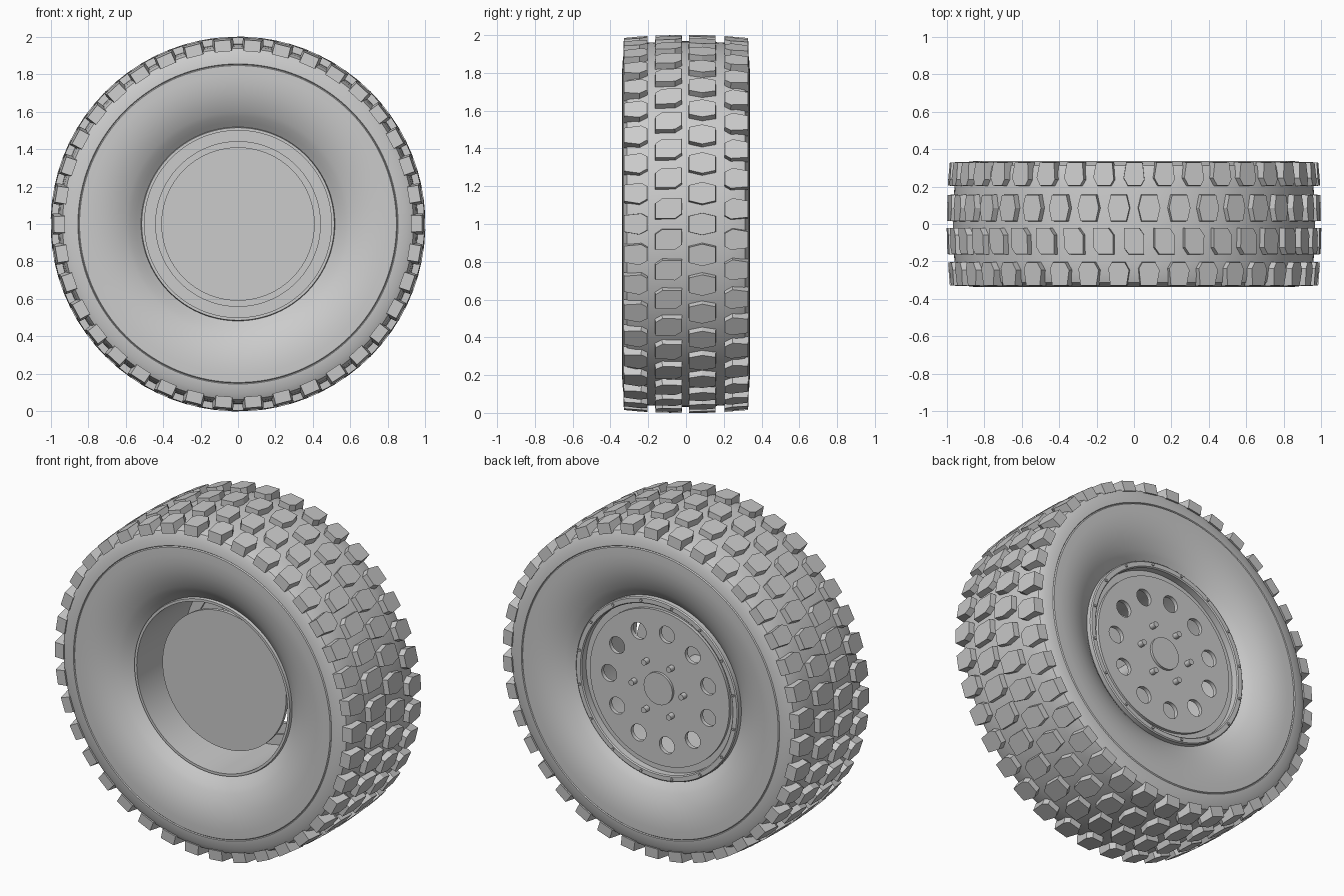
import bpy, bmesh
from math import sin, cos, pi, radians
from mathutils import Vector

cube = bpy.data.objects.get("Cube")
if cube:
    bpy.data.objects.remove(cube)

grey = bpy.data.materials.new("plain_grey")
grey.use_nodes = True
grey.diffuse_color = (0.6, 0.6, 0.6, 1)
grey.node_tree.nodes["Principled BSDF"].inputs["Base Color"].default_value = (0.6, 0.6, 0.6, 1)


def polar(r, y, a):
    """Point at radius r and angle a around the wheel axis."""
    return Vector((r * cos(a), y, 1 + r * sin(a)))


def finish(name, bm, smooth=None):
    bmesh.ops.recalc_face_normals(bm, faces=bm.faces)
    mesh = bpy.data.meshes.new(name)
    bm.to_mesh(mesh)
    bm.free()
    mesh.materials.append(grey)
    obj = bpy.data.objects.new(name, mesh)
    bpy.context.collection.objects.link(obj)
    if smooth:
        bpy.ops.object.select_all(action='DESELECT')
        obj.select_set(True)
        bpy.context.view_layer.objects.active = obj
        bpy.ops.object.shade_smooth_by_angle(angle=radians(smooth))
    return obj


def lathe(name, profile, closed=True, segments=128, smooth=25):
    """Spin a (radius, y) profile around the wheel axis."""
    bm = bmesh.new()
    rings = [[bm.verts.new(polar(r, y, 2 * pi * i / segments)) for r, y in profile]
             for i in range(segments)]
    last = len(profile) if closed else len(profile) - 1
    for i in range(segments):
        a, b = rings[i], rings[(i + 1) % segments]
        for j in range(last):
            k = (j + 1) % len(profile)
            bm.faces.new((a[j], a[k], b[k], b[j]))
    return finish(name, bm, smooth)


def add_prism(bm, bottom, top):
    """Close a solid between two matching outlines."""
    lo = [bm.verts.new(p) for p in bottom]
    hi = [bm.verts.new(p) for p in top]
    bm.faces.new(lo)
    bm.faces.new(hi)
    for i in range(len(lo)):
        j = (i + 1) % len(lo)
        bm.faces.new((lo[i], lo[j], hi[j], hi[i]))


def pegs(name, count, ring, radius, y0, y1, sides=16, phase=0.0):
    """Cylinders along the axis, spaced around a ring."""
    bm = bmesh.new()
    for n in range(count):
        c = polar(ring, 0, 2 * pi * n / count + phase)
        outline = [c + Vector((radius * cos(t), 0, radius * sin(t)))
                   for t in (2 * pi * s / sides for s in range(sides))]
        add_prism(bm, [p + Vector((0, y0, 0)) for p in outline],
                  [p + Vector((0, y1, 0)) for p in outline])
    return finish(name, bm, 30)


# Tyre carcass: crown, shoulder, crease, then dished sidewall, mirrored
half = [(0.968, 0.0), (0.966, 0.1), (0.96, 0.2), (0.952, 0.27), (0.938, 0.312),
        (0.905, 0.33), (0.856, 0.336), (0.852, 0.331), (0.847, 0.337), (0.80, 0.338),
        (0.75, 0.335), (0.70, 0.326), (0.65, 0.311), (0.60, 0.288), (0.575, 0.273),
        (0.545, 0.25), (0.515, 0.225)]
lathe("tyre", [(r, -y) for r, y in reversed(half[1:])] + half)

# Tread blocks: outlines as (across, around) offsets from each block centre
peaked = [(-0.073, -0.045), (0, -0.063), (0.073, -0.045),
          (0.073, 0.045), (0, 0.063), (-0.073, 0.045)]
clipped = [(-0.073, -0.058), (0.035, -0.058), (0.073, -0.03),
           (0.073, 0.058), (-0.035, 0.058), (-0.073, 0.03)]
shoulder = [(-0.066, -0.045), (0.02, -0.06), (0.064, -0.035),
            (0.064, 0.04), (0.03, 0.06), (-0.066, 0.05)]
opposite = [(-a, -t) for a, t in shoulder]
COUNT = 38
rows = [("front_shoulder_blocks", -0.266, shoulder, 0),
        ("front_centre_blocks", -0.092, clipped, 0.5),
        ("back_centre_blocks", 0.086, peaked, 0),
        ("back_shoulder_blocks", 0.266, opposite, 0.5)]
for name, centre, outline, phase in rows:
    bm = bmesh.new()
    for n in range(COUNT):
        angle = 2 * pi * (n + phase) / COUNT
        lower, upper = [], []
        for a, t in outline:
            y = centre + a
            base = 0.925 if abs(y) > 0.3 else 0.945
            lower.append(polar(base, y, angle + t))
            upper.append(polar(1.002 - 0.15 * y * y, centre + a * 0.95, angle + t * 0.93))
        add_prism(bm, lower, upper)
    finish(name, bm)

# Rim barrel, open at the front, with a raised ring at the back
lathe("rim_barrel", [(0.50, -0.245), (0.515, -0.245), (0.52, -0.22), (0.515, 0.24), (0.50, 0.24)])
lathe("rim_ring", [(0.50, 0.22), (0.50, 0.272), (0.506, 0.278), (0.532, 0.278),
                   (0.538, 0.272), (0.538, 0.22)])
lathe("rim_step", [(0.44, 0.212), (0.505, 0.212), (0.505, 0.232), (0.44, 0.232)])
pegs("ring_bolts", 16, 0.52, 0.008, 0.27, 0.286, sides=6, phase=pi / 16)

# Wheel face plate with round holes
curve = bpy.data.curves.new("wheel_face", 'CURVE')
curve.dimensions = '2D'
curve.fill_mode = 'BOTH'
curve.extrude = 0.012
HOLES = 11
circles = [(0, 0, 0.462, 96)]
for n in range(HOLES):
    a = 2 * pi * n / HOLES
    circles.append((0.335 * cos(a), 0.335 * sin(a), 0.05, 32))
for cx, cz, r, sides in circles:
    spline = curve.splines.new('POLY')
    spline.points.add(sides - 1)
    spline.use_cyclic_u = True
    for i, p in enumerate(spline.points):
        t = 2 * pi * i / sides
        p.co = (cx + r * cos(t), cz + r * sin(t), 0, 1)
curve.materials.append(grey)
face = bpy.data.objects.new("wheel_face", curve)
face.location = (0, 0.238, 1)
face.rotation_euler = (pi / 2, 0, 0)
bpy.context.collection.objects.link(face)
bpy.ops.object.select_all(action='DESELECT')
face.select_set(True)
bpy.context.view_layer.objects.active = face
bpy.ops.object.convert(target='MESH')
bpy.ops.object.shade_smooth_by_angle(angle=radians(30))

# Hub cap, wheel studs, inner brake disc and its axle
pegs("hub_cap", 1, 0, 0.095, 0.24, 0.265, sides=48)
pegs("wheel_studs", 6, 0.165, 0.017, 0.24, 0.285)
pegs("brake_disc", 1, 0, 0.41, -0.13, -0.11, sides=96)
pegs("axle", 1, 0, 0.06, -0.12, 0.235, sides=32)
